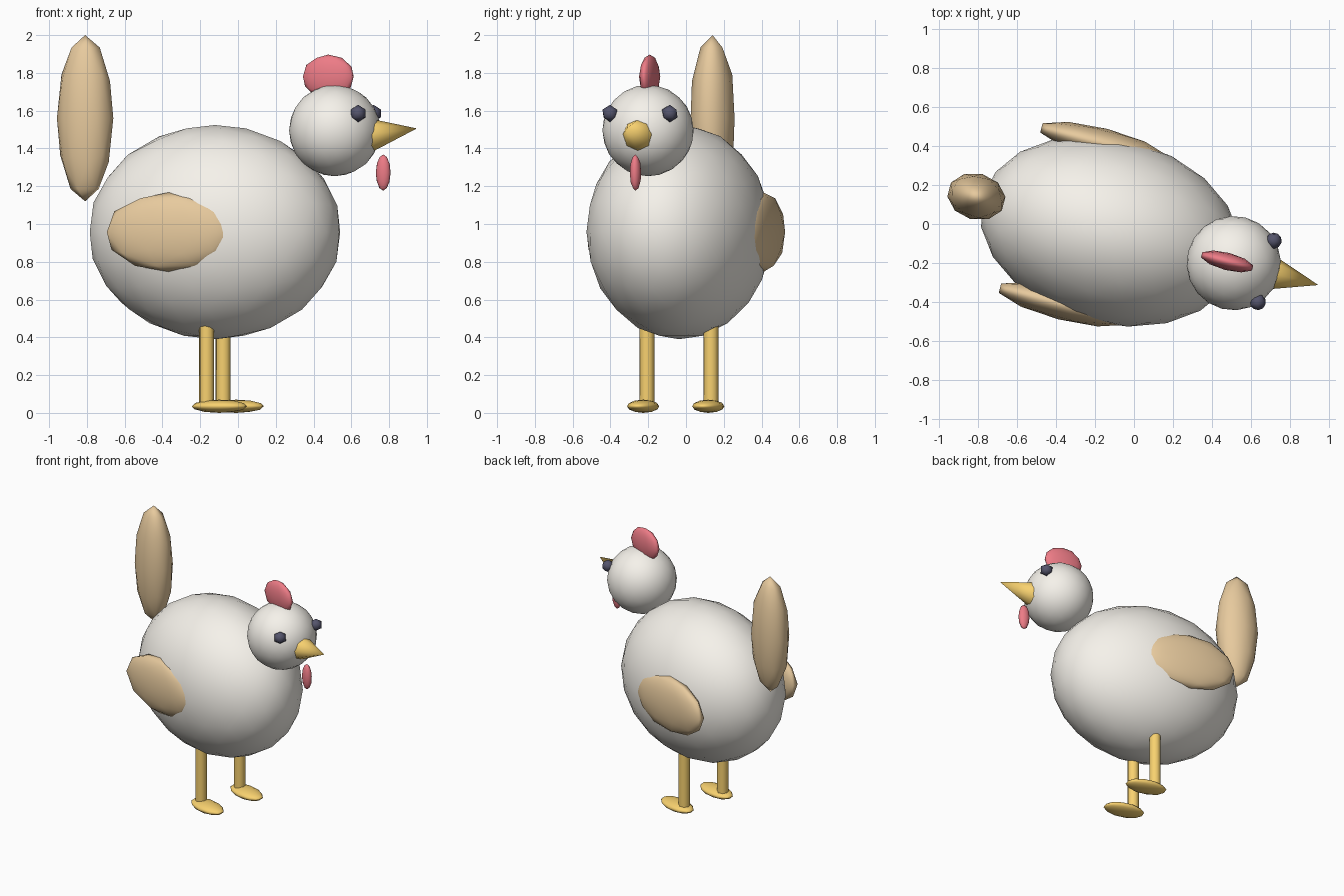
import bpy
from math import radians, pi
from mathutils import Matrix, Vector

if "Cube" in bpy.data.objects:
    bpy.data.objects.remove(bpy.data.objects["Cube"])

# Everything is built in the bird's own frame (facing +x), then placed turned
PLACE = Matrix.Translation((-0.122, -0.037, 0)) @ Matrix.Rotation(radians(-14.5), 4, 'Z')


def material(name, rgb):
    m = bpy.data.materials.new(name)
    m.diffuse_color = (*rgb, 1)
    m.use_nodes = True
    m.node_tree.nodes["Principled BSDF"].inputs["Base Color"].default_value = m.diffuse_color
    return m


CREAM = material("cream", (0.92, 0.89, 0.83))
TAN = material("tan", (0.80, 0.59, 0.34))
RED = material("red", (0.85, 0.20, 0.24))
ORANGE = material("orange", (0.94, 0.64, 0.16))
BLACK = material("black", (0.09, 0.09, 0.15))


def finish(name, mat, local):
    ob = bpy.context.object
    ob.name = name
    ob.data.materials.append(mat)
    ob.matrix_world = PLACE @ local
    return ob


def ball(name, mat, loc, size, level=2):
    bpy.ops.mesh.primitive_ico_sphere_add(subdivisions=level, radius=1)
    bpy.ops.object.shade_smooth()
    return finish(name, mat, Matrix.Translation(loc) @ Matrix.Diagonal((*size, 1)))


# Body, head and tail
ball("body", CREAM, (0, 0, 0.957), (0.68, 0.475, 0.567), 3)
ball("head", CREAM, (0.655, 0, 1.495), (0.242, 0.242, 0.242), 3)
ball("tail", TAN, (-0.71, 0, 1.56), (0.152, 0.12, 0.44))

# Comb and wattle
ball("comb", RED, (0.62, 0, 1.78), (0.142, 0.045, 0.117))
ball("wattle", RED, (0.92, 0, 1.272), (0.04, 0.03, 0.096))

# Beak, tipped slightly upward
base, tip = Vector((0.862, 0, 1.473)), Vector((1.104, 0, 1.506))
axis = tip - base
bpy.ops.mesh.primitive_cone_add(vertices=8, radius1=0.085, radius2=0, depth=axis.length)
finish("beak", ORANGE, Matrix.Translation((base + tip) / 2)
       @ axis.to_track_quat('Z', 'Y').to_matrix().to_4x4())
bpy.ops.object.shade_smooth_by_angle(angle=radians(50))

# Paired parts
for side, s in (("right", -1), ("left", 1)):
    ball(side + "_eye", BLACK, (0.825, 0.163 * s, 1.585), (0.046, 0.046, 0.046), 1)
    ball(side + "_wing", TAN, (-0.145, 0.425 * s, 0.957), (0.347, 0.08, 0.21))
    bpy.ops.mesh.primitive_cylinder_add(vertices=8, radius=0.041, depth=0.5)
    finish(side + "_leg", ORANGE, Matrix.Translation((0, 0.175 * s, 0.29)))
    bpy.ops.object.shade_smooth_by_angle(angle=radians(50))
    ball(side + "_foot", ORANGE, (0.07, 0.178 * s, 0.035), (0.152, 0.08, 0.035))
